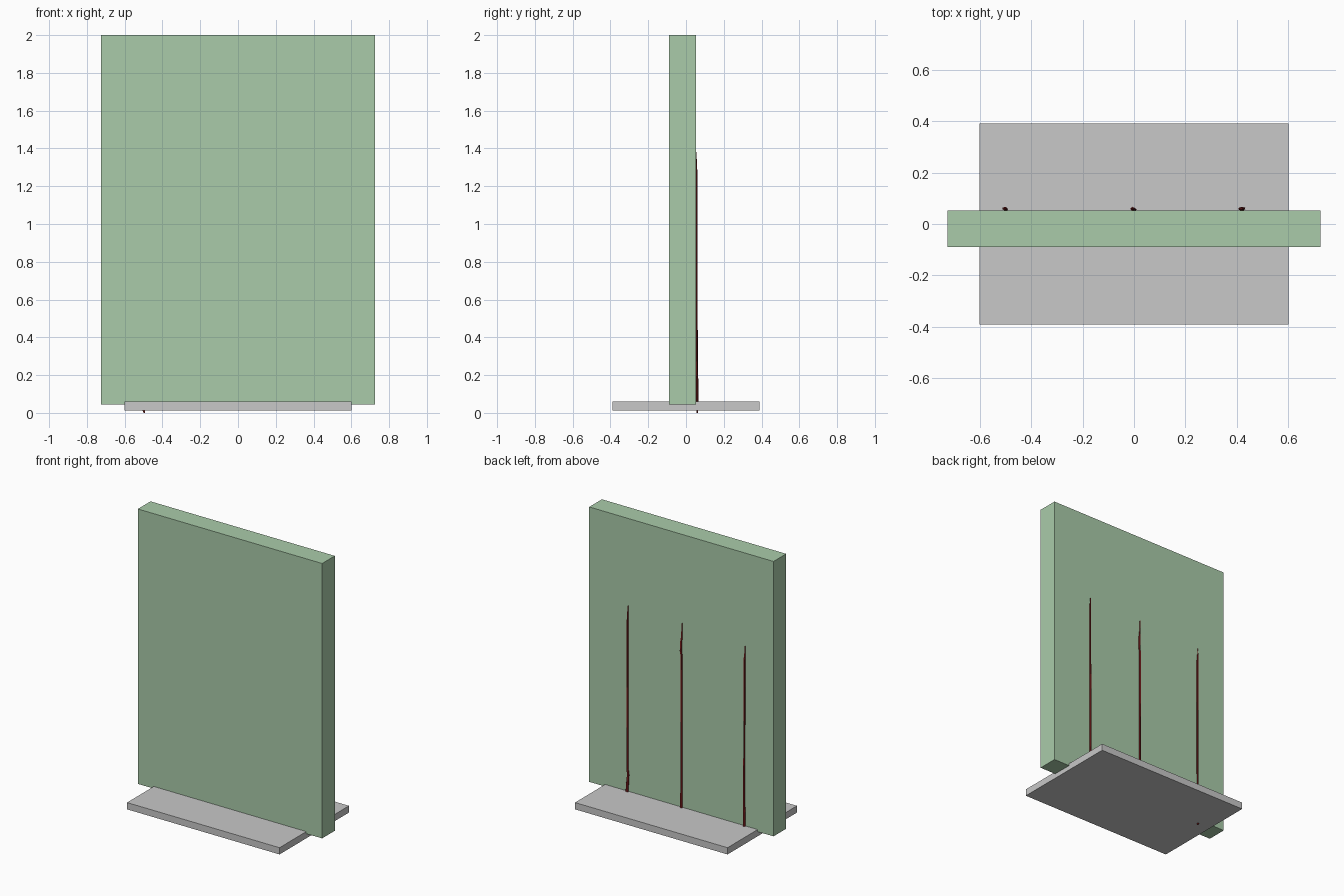
import bpy, bmesh, math


def material(name, rgb):
    m = bpy.data.materials.new(name)
    m.diffuse_color = (*rgb, 1)
    return m


green = material("pale green", (0.40, 0.60, 0.40))
grey = material("light grey", (0.58, 0.58, 0.58))
red = material("dark red", (0.18, 0.012, 0.012))


def add_object(name, bm, mat):
    bmesh.ops.recalc_face_normals(bm, faces=bm.faces)
    me = bpy.data.meshes.new(name)
    bm.to_mesh(me)
    bm.free()
    me.materials.append(mat)
    ob = bpy.data.objects.new(name, me)
    bpy.context.collection.objects.link(ob)
    return ob


def box(name, lo, hi, mat):
    bm = bmesh.new()
    bmesh.ops.create_cube(bm, size=1)
    for v in bm.verts:
        v.co = [(a + b) / 2 + c * (b - a) for a, b, c in zip(lo, hi, v.co)]
    return add_object(name, bm, mat)


def strand(name, x, rings, sides=8):
    """Flattened tube along z; each ring is (dx, y, z, half width, half depth)."""
    bm = bmesh.new()
    loops = []
    for dx, y, z, w, d in rings:
        loops.append([bm.verts.new((x + dx + w * math.cos(i * math.tau / sides),
                                    y + d * math.sin(i * math.tau / sides), z))
                      for i in range(sides)])
    for a, b in zip(loops, loops[1:]):
        for i in range(sides):
            j = (i + 1) % sides
            bm.faces.new((a[i], a[j], b[j], b[i]))
    bm.faces.new(loops[0])
    bm.faces.new(loops[-1])
    return add_object(name, bm, red)


# Upright panel and the flat foot plate it stands in
box("panel", (-0.725, -0.09, 0.045), (0.725, 0.052, 2.0), green)
box("foot_plate", (-0.6, -0.39, 0.012), (0.6, 0.39, 0.06), grey)

# Thin tapering strands running up the back of the panel
strand("strand_right", 0.42, [
    (0.002, 0.060, 0.03, 0.012, 0.006), (0.000, 0.060, 0.10, 0.011, 0.006),
    (-0.006, 0.059, 0.18, 0.009, 0.006), (0.000, 0.057, 0.22, 0.008, 0.005),
    (0.001, 0.056, 0.80, 0.007, 0.005), (0.001, 0.055, 1.28, 0.006, 0.005),
    (0.000, 0.054, 1.34, 0.004, 0.003), (-0.002, 0.054, 1.38, 0.002, 0.002)])
strand("strand_middle", -0.005, [
    (0.000, 0.060, 0.03, 0.010, 0.006), (0.001, 0.058, 0.20, 0.008, 0.005),
    (0.001, 0.056, 0.80, 0.007, 0.005), (0.002, 0.056, 1.14, 0.007, 0.005),
    (0.006, 0.056, 1.17, 0.009, 0.005), (0.006, 0.055, 1.23, 0.008, 0.005),
    (0.000, 0.055, 1.27, 0.006, 0.004), (-0.001, 0.054, 1.33, 0.004, 0.003),
    (-0.002, 0.054, 1.37, 0.002, 0.002)])
strand("strand_left", -0.5, [
    (0.004, 0.060, 0.0, 0.004, 0.003), (0.000, 0.060, 0.02, 0.009, 0.006),
    (-0.002, 0.060, 0.16, 0.010, 0.006), (0.002, 0.058, 0.20, 0.008, 0.005),
    (0.002, 0.056, 0.80, 0.007, 0.005), (0.002, 0.055, 1.24, 0.007, 0.005),
    (-0.001, 0.054, 1.29, 0.004, 0.003), (-0.002, 0.054, 1.34, 0.002, 0.002)])
